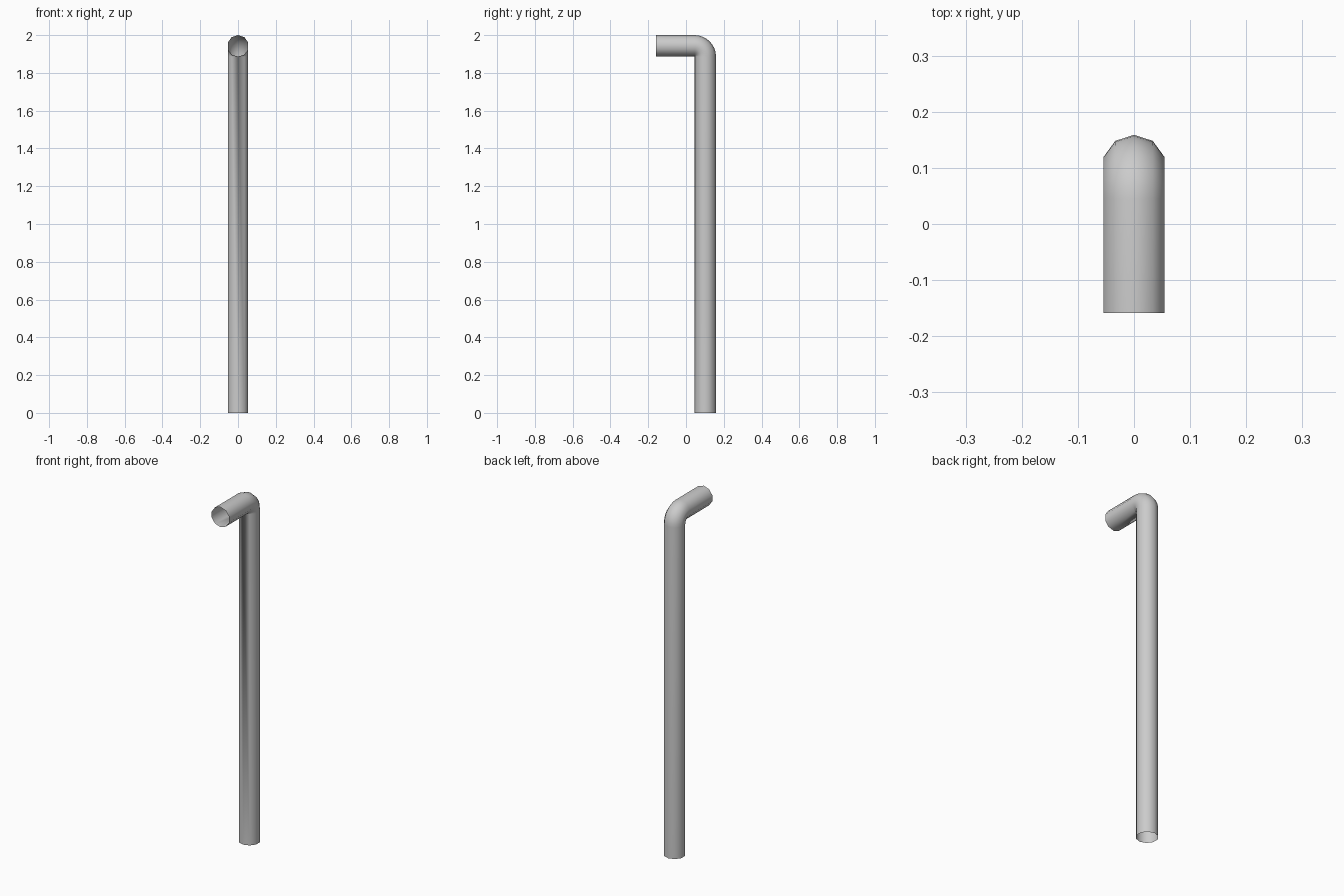
import bpy, bmesh, math
from mathutils import Vector

if "Cube" in bpy.data.objects:
    bpy.data.objects.remove(bpy.data.objects["Cube"])

R = 0.057          # tube radius, also the bend radius
SIDES = 10
BEND_STEPS = 8
HALF = 0.159       # half the depth in y
HEIGHT = 2.0
mid_y, mid_z = HALF - R, HEIGHT - R
pivot_y, pivot_z = HALF - 2 * R, HEIGHT - 2 * R

# Path stations: centre (y, z) and bend angle of the cross-section
stations = [(mid_y, 0.0, 0.0)]
for i in range(BEND_STEPS + 1):
    a = math.pi / 2 * i / BEND_STEPS
    stations.append((pivot_y + R * math.cos(a), pivot_z + R * math.sin(a), a))
stations.append((-HALF, mid_z, math.pi / 2))

bm = bmesh.new()


def ring(y, z, a):
    """Ten-sided section, one corner pointing to the outside of the bend."""
    out = Vector((0, math.cos(a), math.sin(a)))
    side = Vector((1, 0, 0))
    verts = []
    for k in range(SIDES):
        t = 2 * math.pi * k / SIDES
        verts.append(bm.verts.new(Vector((0, y, z)) + R * (math.cos(t) * out + math.sin(t) * side)))
    return verts


# Open-ended pipe skin
rings = [ring(*s) for s in stations]
for lo, hi in zip(rings, rings[1:]):
    for k in range(SIDES):
        n = (k + 1) % SIDES
        bm.faces.new((lo[k], lo[n], hi[n], hi[k]))

# The inner corner of the elbow collapses to a point
bmesh.ops.remove_doubles(bm, verts=bm.verts[:], dist=1e-4)
bmesh.ops.recalc_face_normals(bm, faces=bm.faces[:])
# Make sure the skin faces outwards
f = min(bm.faces, key=lambda f: f.calc_center_median().z)
c = f.calc_center_median()
if f.normal.dot(Vector((c.x, c.y - mid_y, 0))) < 0:
    bmesh.ops.reverse_faces(bm, faces=bm.faces[:])

mesh = bpy.data.meshes.new("bent_pipe")
bm.to_mesh(mesh)
bm.free()
pipe = bpy.data.objects.new("bent_pipe", mesh)
bpy.context.collection.objects.link(pipe)

# Smooth round surface
bpy.context.view_layer.objects.active = pipe
pipe.select_set(True)
bpy.ops.object.shade_smooth_by_angle(angle=math.radians(50))
